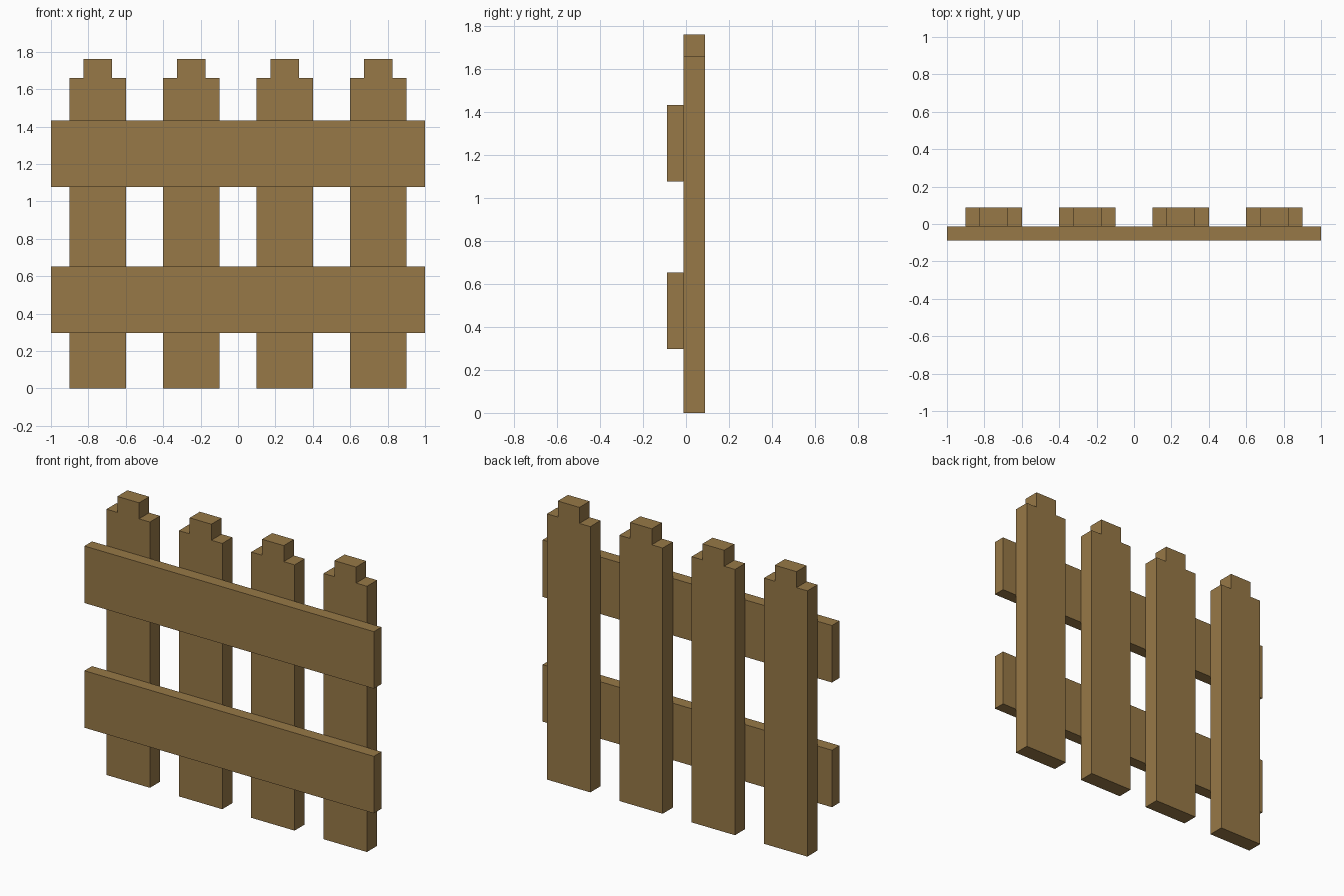
import bpy, bmesh

if "Cube" in bpy.data.objects:
    bpy.data.objects.remove(bpy.data.objects["Cube"])

wood = bpy.data.materials.new("wood")
wood.diffuse_color = (0.31, 0.19, 0.063, 1)
wood.use_nodes = True
wood.node_tree.nodes["Principled BSDF"].inputs["Base Color"].default_value = wood.diffuse_color

Y_FRONT, Y_JOIN, Y_BACK = -0.0875, -0.0125, 0.0875


def extrude_profile(name, points, y0, y1):
    """Extrude an (x, z) outline from y0 to y1."""
    bm = bmesh.new()
    face = bm.faces.new([bm.verts.new((x, y0, z)) for x, z in points])
    ext = bmesh.ops.extrude_face_region(bm, geom=[face])
    verts = [v for v in ext["geom"] if isinstance(v, bmesh.types.BMVert)]
    bmesh.ops.translate(bm, verts=verts, vec=(0, y1 - y0, 0))
    bmesh.ops.recalc_face_normals(bm, faces=bm.faces)
    mesh = bpy.data.meshes.new(name)
    bm.to_mesh(mesh)
    bm.free()
    mesh.materials.append(wood)
    obj = bpy.data.objects.new(name, mesh)
    bpy.context.collection.objects.link(obj)
    return obj


# Upright pickets with stepped tops
half = [(0.15, 0), (0.15, 1.66), (0.075, 1.66), (0.075, 1.76)]
outline = half + [(-x, z) for x, z in reversed(half)]
for i in range(4):
    cx = -0.75 + 0.5 * i
    extrude_profile(f"picket_{i + 1}", [(x + cx, z) for x, z in outline], Y_JOIN, Y_BACK)

# Horizontal rails across the front
for name, z0, z1 in (("lower_rail", 0.297, 0.653), ("upper_rail", 1.076, 1.432)):
    extrude_profile(name, [(-1, z0), (1, z0), (1, z1), (-1, z1)], Y_FRONT, Y_JOIN)
